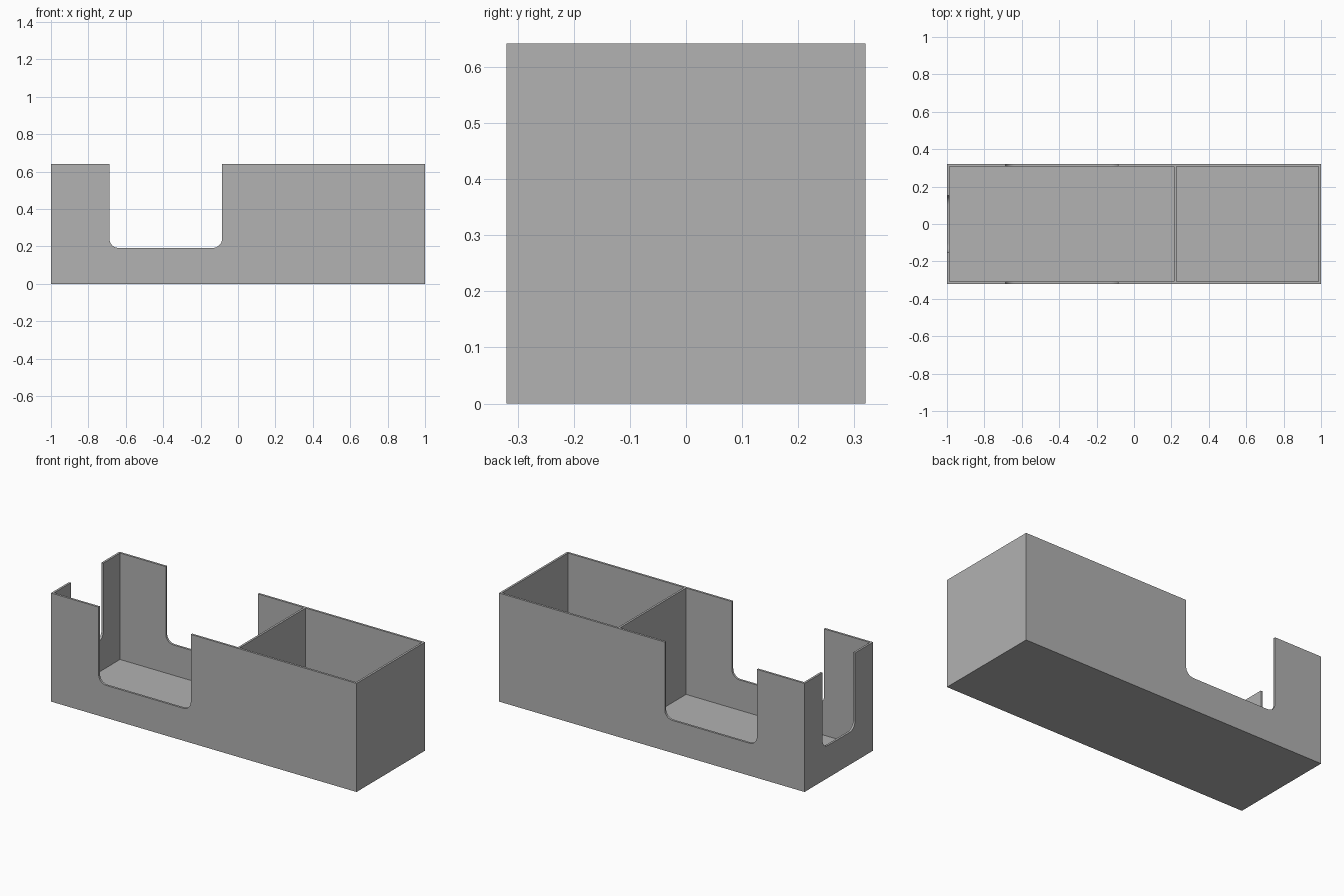
import bpy
import bmesh
from mathutils import Vector

if "Cube" in bpy.data.objects:
    bpy.data.objects.remove(bpy.data.objects["Cube"], do_unlink=True)

LENGTH, WIDTH, HEIGHT = 2.0, 0.64, 0.642
WALL = 0.0127
DIVIDER = 0.215          # left face of the divider
NOTCH_Z = 0.192          # lower edge of the cut-outs
RADIUS = 0.05
ABOVE = HEIGHT + 0.1

grey = bpy.data.materials.new("plain grey")
grey.use_nodes = True
colour = (0.445, 0.445, 0.445, 1)
grey.diffuse_color = colour
grey.node_tree.nodes["Principled BSDF"].inputs["Base Color"].default_value = colour


def block(name, low, high, round_axis=None):
    """Box between two corners; the lower edges along round_axis may be rounded."""
    low, high = Vector(low), Vector(high)
    bm = bmesh.new()
    bmesh.ops.create_cube(bm, size=1)
    for v in bm.verts:
        v.co = (low + high) / 2 + v.co * (high - low)
    if round_axis is not None:
        edges = [e for e in bm.edges
                 if all(v.co.z < low.z + 0.001 for v in e.verts)
                 and abs((e.verts[0].co - e.verts[1].co)[round_axis]) > 0.001]
        bmesh.ops.bevel(bm, geom=edges, offset=RADIUS, segments=8,
                        profile=0.5, affect='EDGES')
    mesh = bpy.data.meshes.new(name)
    bm.to_mesh(mesh)
    bm.free()
    mesh.materials.append(grey)
    obj = bpy.data.objects.new(name, mesh)
    bpy.context.collection.objects.link(obj)
    return obj


# Outer body
x, y = LENGTH / 2, WIDTH / 2
tray = block("divided_box", (-x, -y, 0), (x, y, HEIGHT))

# Two compartments either side of the divider, then rounded cut-outs
ix, iy = x - WALL, y - WALL
cutters = [
    block("long_compartment", (-ix, -iy, WALL), (DIVIDER, iy, ABOVE)),
    block("short_compartment", (DIVIDER + WALL, -iy, WALL), (ix, iy, ABOVE)),
    block("side_notch", (-0.688, -y - 0.1, NOTCH_Z), (-0.085, y + 0.1, ABOVE), 1),
    block("end_notch", (-x - 0.1, -0.152, NOTCH_Z), (-x + 0.1, 0.152, ABOVE), 0),
]
for cutter in cutters:
    cutter.hide_render = True
    cut = tray.modifiers.new(cutter.name, 'BOOLEAN')
    cut.operation = 'DIFFERENCE'
    cut.solver = 'EXACT'
    cut.object = cutter

# Keep the finished shell and drop the cutters
graph = bpy.context.evaluated_depsgraph_get()
shell = bpy.data.meshes.new_from_object(tray.evaluated_get(graph))
tray.modifiers.clear()
tray.data = shell
for cutter in cutters:
    bpy.data.objects.remove(cutter, do_unlink=True)

# Smooth only the rounded corners
bpy.ops.object.select_all(action='DESELECT')
tray.select_set(True)
bpy.context.view_layer.objects.active = tray
bpy.ops.object.shade_smooth_by_angle(angle=0.5)
